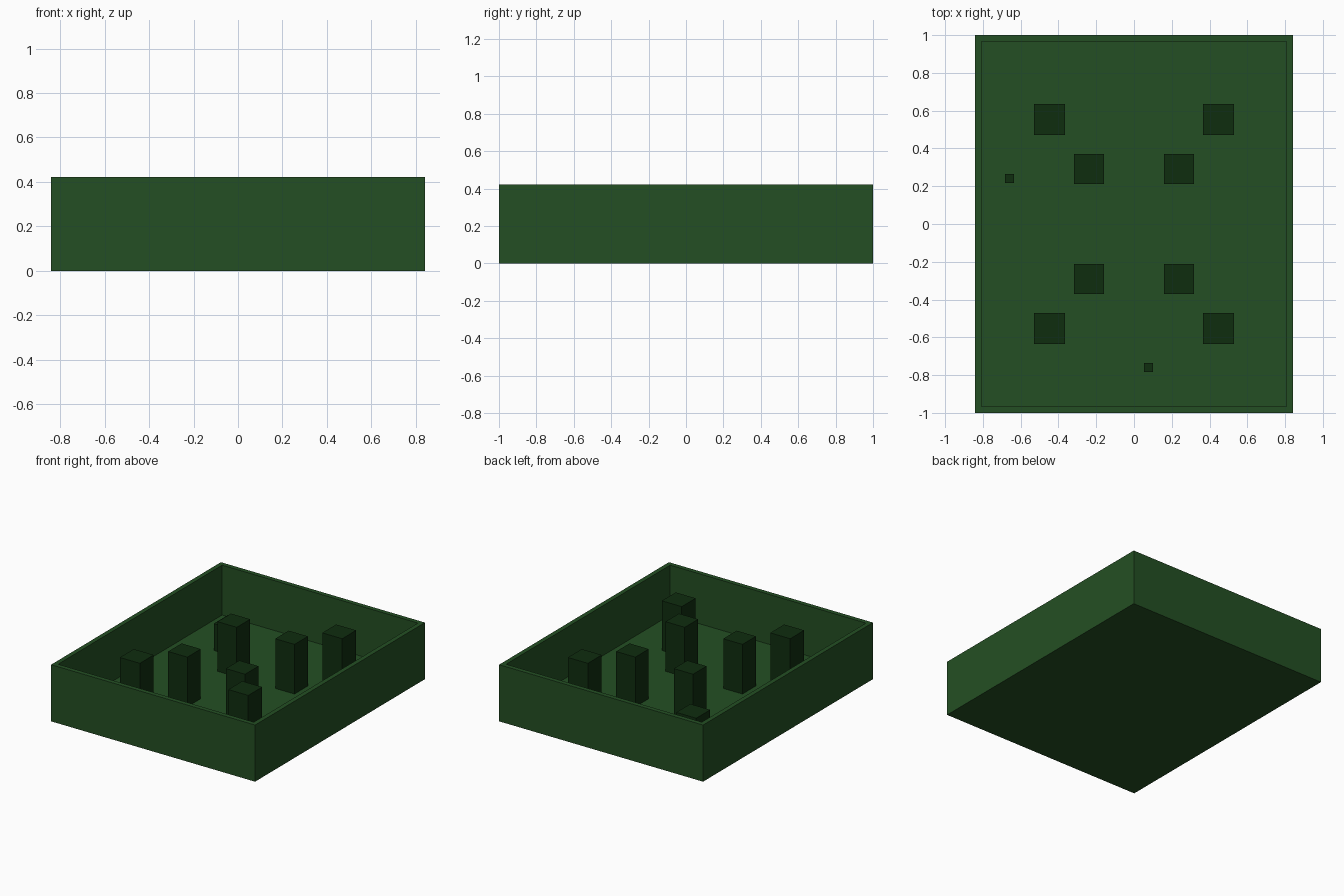
import bpy, bmesh

cube = bpy.data.objects.get("Cube")
if cube:
    bpy.data.objects.remove(cube, do_unlink=True)

HX, HY, RIM = 0.841, 1.0, 0.422   # tray half sizes and height
WALL, FLOOR = 0.048, 0.05


def material(name, rgb):
    m = bpy.data.materials.new(name)
    m.use_nodes = True
    col = (*rgb, 1.0)
    m.diffuse_color = col
    m.node_tree.nodes["Principled BSDF"].inputs["Base Color"].default_value = col
    return m


tray_green = material("tray_green", (0.0176, 0.078, 0.0168))
pillar_green = material("pillar_green", (0.0048, 0.026, 0.0048))


def box(name, centre, half, z0, z1, mat, wall=0.0, floor=0.0):
    """Box from z0 to z1; with a wall width it is hollowed from the top."""
    bm = bmesh.new()
    bmesh.ops.create_cube(bm, size=2)
    for v in bm.verts:
        v.co.x = centre[0] + v.co.x * half[0]
        v.co.y = centre[1] + v.co.y * half[1]
        v.co.z = z1 if v.co.z > 0 else z0
    if wall:
        bm.normal_update()
        top = max(bm.faces, key=lambda f: f.calc_center_median().z)
        bmesh.ops.inset_region(bm, faces=[top], thickness=wall)
        ext = bmesh.ops.extrude_discrete_faces(bm, faces=[top])
        for v in ext["faces"][0].verts:
            v.co.z = floor
    bmesh.ops.recalc_face_normals(bm, faces=bm.faces)
    mesh = bpy.data.meshes.new(name)
    bm.to_mesh(mesh)
    bm.free()
    mesh.materials.append(mat)
    ob = bpy.data.objects.new(name, mesh)
    bpy.context.collection.objects.link(ob)
    return ob


# Open tray
box("tray", (0, 0), (HX, HY), 0, RIM, tray_green, WALL, FLOOR)

# Pillars, one of each kind per quadrant; the back right outer one is short
for sx, side in ((-1, "right"), (1, "left")):
    for sy, end in ((-1, "front"), (1, "back")):
        top = 0.25 if (sx, sy) == (-1, 1) else 0.42
        box(f"outer_pillar_{end}_{side}", (sx * 0.447, sy * 0.553),
            (0.082, 0.082), FLOOR, top, pillar_green)
        box(f"inner_pillar_{end}_{side}", (sx * 0.238, sy * 0.291),
            (0.079, 0.079), FLOOR, 0.42, pillar_green)

# Small loose blocks on the floor
for i, pos in enumerate([(-0.659, 0.241), (0.077, -0.759)], 1):
    box(f"small_block_{i}", pos, (0.024, 0.024), FLOOR, FLOOR + 0.048, pillar_green)
